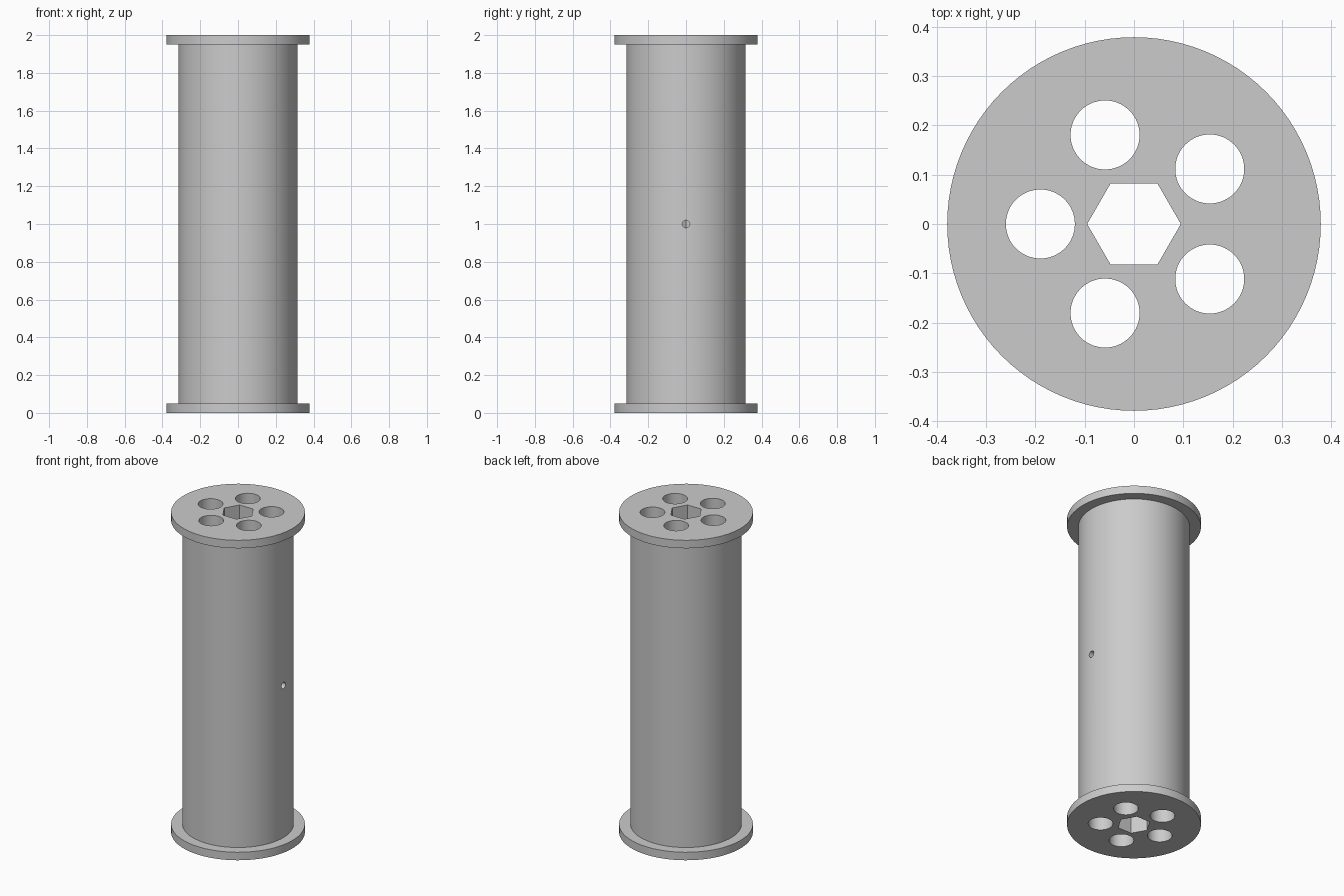
import bpy
from math import cos, sin, pi, radians

if "Cube" in bpy.data.objects:
    bpy.data.objects.remove(bpy.data.objects["Cube"], do_unlink=True)

HEIGHT = 2.0
FLANGE_RADIUS, FLANGE_THICKNESS = 0.379, 0.05
BARREL_RADIUS = 0.315
BORE_RADIUS = 0.095            # corner radius of the hexagonal bore
HOLE_RADIUS, HOLE_RING, HOLE_COUNT = 0.07, 0.19, 5
PIN_RADIUS = 0.02

# Single plain grey
grey = bpy.data.materials.new("grey")
grey.use_nodes = True
colour = (0.6, 0.6, 0.6, 1)
grey.diffuse_color = colour
grey.node_tree.nodes["Principled BSDF"].inputs["Base Color"].default_value = colour


def cylinder(name, radius, depth, location, sides=96, rotation=(0, 0, 0)):
    bpy.ops.mesh.primitive_cylinder_add(
        vertices=sides, radius=radius, depth=depth, location=location, rotation=rotation)
    obj = bpy.context.object
    obj.name = name
    obj.data.materials.append(grey)
    return obj


def combine(target, other, operation):
    """Apply a boolean to the target and discard the other object."""
    mod = target.modifiers.new(operation.lower(), "BOOLEAN")
    mod.operation, mod.solver, mod.object = operation, "EXACT", other
    bpy.context.view_layer.objects.active = target
    bpy.ops.object.modifier_apply(modifier=mod.name)
    bpy.data.objects.remove(other, do_unlink=True)


# Barrel with a flange at each end
spool = cylinder("spool", BARREL_RADIUS, HEIGHT - FLANGE_THICKNESS, (0, 0, HEIGHT / 2))
for z in (FLANGE_THICKNESS / 2, HEIGHT - FLANGE_THICKNESS / 2):
    combine(spool, cylinder("flange", FLANGE_RADIUS, FLANGE_THICKNESS, (0, 0, z)), "UNION")

# Hexagonal bore with corners on the x axis
bore = cylinder("bore_cutter", BORE_RADIUS, HEIGHT + 1, (0, 0, HEIGHT / 2), 6,
                (0, 0, radians(30)))
combine(spool, bore, "DIFFERENCE")

# Ring of round through holes
for i in range(HOLE_COUNT):
    angle = pi + i * 2 * pi / HOLE_COUNT
    place = (HOLE_RING * cos(angle), HOLE_RING * sin(angle), HEIGHT / 2)
    combine(spool, cylinder("hole_cutter", HOLE_RADIUS, HEIGHT + 1, place, 64), "DIFFERENCE")

# Small pin hole from the +x side into the bore
pin = cylinder("pin_cutter", PIN_RADIUS, 0.5, (0.25, 0, HEIGHT / 2), 32, (0, pi / 2, 0))
combine(spool, pin, "DIFFERENCE")

# Smooth round walls, crisp rims and bore corners
bpy.ops.object.select_all(action="DESELECT")
spool.select_set(True)
bpy.context.view_layer.objects.active = spool
bpy.ops.object.shade_smooth_by_angle(angle=radians(30))
